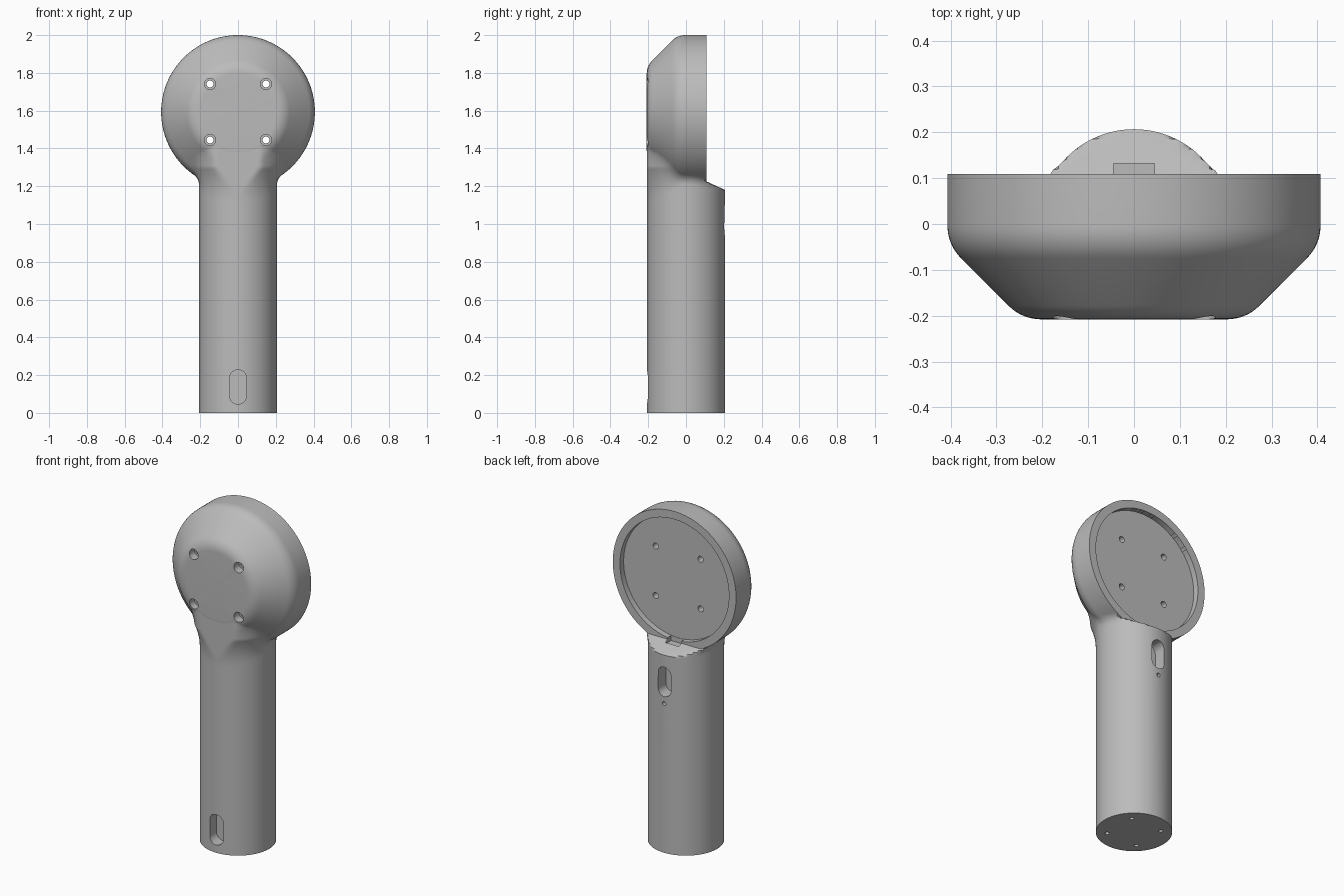
import bpy, bmesh, math
from mathutils import Matrix, Vector

cube = bpy.data.objects.get("Cube")
if cube:
    bpy.data.objects.remove(cube, do_unlink=True)

HEAD_Z, HEAD_R, FACE, BACK = 1.593, 0.407, -0.208, 0.109
SHOULDER = -0.045          # where the front cone starts
GRIP_R = 0.208
SHRINK = 0.0012            # keeps the neck just under the head surface


def add_object(name, bm):
    bmesh.ops.recalc_face_normals(bm, faces=bm.faces)
    mesh = bpy.data.meshes.new(name)
    bm.to_mesh(mesh)
    bm.free()
    ob = bpy.data.objects.new(name, mesh)
    bpy.context.collection.objects.link(ob)
    return ob


def clamp(v):
    return max(0.0, min(1.0, v))


def smooth_max(a, b, k):
    h = max(k - abs(a - b), 0) / k
    return max(a, b) + h * h * k / 4


def head_distance(x, y, z):
    rho = math.hypot(x, z - HEAD_Z)
    side = rho - HEAD_R
    cone = (side - (y - SHOULDER)) / math.sqrt(2)
    d = smooth_max(smooth_max(side, cone, 0.03), FACE - y, 0.03)
    return max(d, y - BACK)


def body_distance(x, y, z):
    # handle blended into the head, with a wide fillet at the front
    k = 0.03 + 0.13 * clamp((-y - 0.03) / 0.17)
    k = max(0.004, k * clamp((1.45 - z) / 0.15))
    return -smooth_max(GRIP_R - math.hypot(x, y), -head_distance(x, y, z), k)


def neck_point(angle, z):
    dx, dy = math.sin(angle), -math.cos(angle)
    lo, hi = 0.03, 0.5
    for _ in range(22):
        mid = (lo + hi) / 2
        if body_distance(dx * mid, dy * mid, z) < 0:
            lo = mid
        else:
            hi = mid
    r = lo - SHRINK
    # sloped shoulder behind the head
    y_max = BACK + (1.225 - z) * 2.2 if z < 1.225 else BACK - 0.01
    return Vector((dx * r, min(max(dy * r, FACE + 0.0006), y_max), z))


def make_handle():
    bm = bmesh.new()
    n = 96
    levels = [0.0] + [1.0 + 0.01 * i for i in range(47)]
    rings = []
    for z in levels:
        rings.append([bm.verts.new(neck_point(math.tau * i / n, z)) for i in range(n)])
    for a, b in zip(rings, rings[1:]):
        for i in range(n):
            j = (i + 1) % n
            bm.faces.new((a[i], a[j], b[j], b[i]))
    bm.faces.new(rings[0])
    bm.faces.new(rings[-1])
    return add_object("handle", bm)


def make_head():
    # lathe profile (radius, y) with rounded corners, spun about the y axis
    corner = (HEAD_R - (SHOULDER - FACE), FACE)
    slope = Vector((1, 1)).normalized()
    profile = [Vector((0, BACK)), Vector((HEAD_R, BACK))]

    def rounded(p, before, after, size, steps=8):
        p = Vector(p)
        a, c = p + before * size, p + after * size
        for i in range(steps + 1):
            t = i / steps
            profile.append(a * (1 - t) ** 2 + p * 2 * t * (1 - t) + c * t * t)

    rounded((HEAD_R, SHOULDER), Vector((0, 1)), -slope, 0.043)
    rounded(corner, slope, Vector((-1, 0)), 0.043)
    profile.append(Vector((0, FACE)))
    bm = bmesh.new()
    verts = [bm.verts.new((p.x, p.y, HEAD_Z)) for p in profile]
    edges = [bm.edges.new(pair) for pair in zip(verts, verts[1:])]
    bmesh.ops.spin(bm, geom=verts + edges, cent=(0, 0, HEAD_Z), axis=(0, 1, 0),
                   angle=math.tau, steps=128)
    bmesh.ops.remove_doubles(bm, verts=bm.verts, dist=1e-5)
    return add_object("head", bm)


def round_cutter(name, x, z, r, y0, y1, stretch=0.0, segments=32):
    # cylinder along y; stretch turns it into a rounded slot
    bm = bmesh.new()
    bmesh.ops.create_cone(bm, cap_ends=True, segments=segments, radius1=r, radius2=r,
                          depth=y1 - y0, matrix=Matrix.Rotation(math.pi / 2, 4, "X"))
    for v in bm.verts:
        v.co.z += stretch if v.co.z > 1e-6 else -stretch
        v.co += Vector((x, (y0 + y1) / 2, z))
    return add_object(name, bm)


def boolean(target, tool, operation):
    mod = target.modifiers.new(operation.lower(), "BOOLEAN")
    mod.operation, mod.object, mod.solver = operation, tool, "EXACT"
    bpy.context.view_layer.objects.active = target
    bpy.ops.object.modifier_apply(modifier=mod.name)
    bpy.data.objects.remove(tool, do_unlink=True)


# Main body
body = make_handle()
boolean(body, make_head(), "UNION")
body.name = "handle_and_head"

# Shallow dish in the back of the head
cutters = [round_cutter("dish_cutter", 0, HEAD_Z, 0.36, BACK - 0.035, 0.3, segments=128)]

# Four counterbored screw holes through the head
for x in (-0.148, 0.148):
    for z in (HEAD_Z - 0.148, HEAD_Z + 0.148):
        cutters.append(round_cutter("screw_hole", x, z, 0.018, -0.3, 0.3))
        cutters.append(round_cutter("counterbore", x, z, 0.03, -0.3, FACE + 0.05))

# Slots and pinhole in the handle
cutters.append(round_cutter("front_slot", 0, 0.137, 0.045, -0.3, -0.14, 0.046))
cutters.append(round_cutter("back_slot", 0, 1.02, 0.042, 0.13, 0.3, 0.046))
cutters.append(round_cutter("pinhole", 0, 0.89, 0.012, 0.15, 0.3, segments=16))

# Cable notch under the rim
bm = bmesh.new()
bmesh.ops.create_cube(bm, size=1, matrix=Matrix.Translation((0, 0.104, 1.225))
                      @ Matrix.Diagonal((0.09, 0.056, 0.04, 1)))
cutters.append(add_object("cable_notch", bm))

# Screw holes in the base
for x in (-0.103, 0.103):
    for y in (-0.103, 0.103):
        bm = bmesh.new()
        bmesh.ops.create_cone(bm, cap_ends=True, segments=20, radius1=0.012, radius2=0.012,
                              depth=0.1, matrix=Matrix.Translation((x, y, 0)))
        cutters.append(add_object("base_hole", bm))

for cutter in cutters:
    boolean(body, cutter, "DIFFERENCE")

# Finish: one matte grey, smooth with sharp rims
grey = bpy.data.materials.new("matte_grey")
grey.use_nodes = True
colour = (0.5, 0.5, 0.5, 1)
grey.diffuse_color = colour
grey.node_tree.nodes["Principled BSDF"].inputs["Base Color"].default_value = colour
body.data.materials.clear()
body.data.materials.append(grey)
bpy.ops.object.select_all(action="DESELECT")
body.select_set(True)
bpy.context.view_layer.objects.active = body
bpy.ops.object.shade_smooth_by_angle(angle=math.radians(30))
